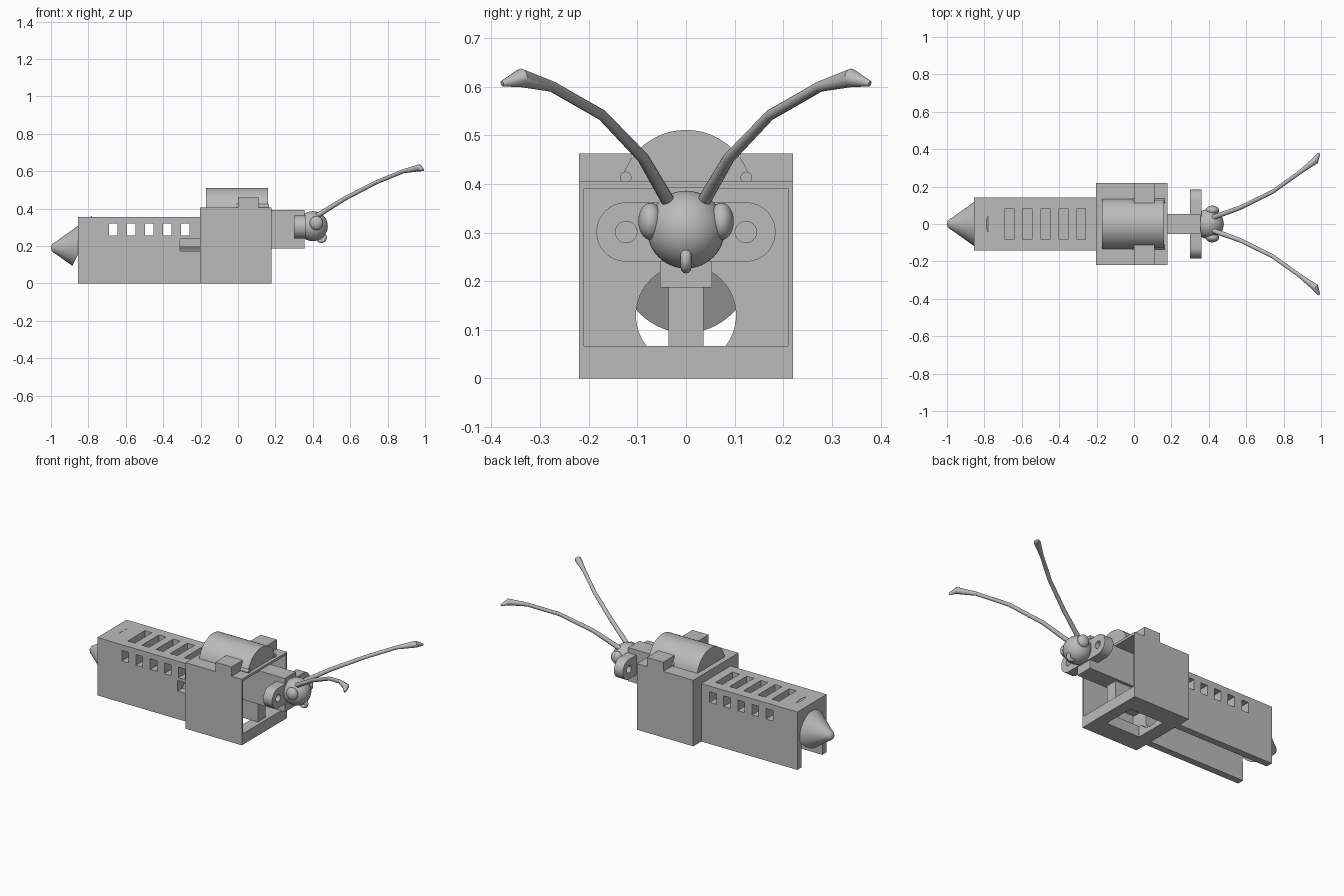
import bpy
import bmesh
from math import pi, radians
from mathutils import Vector, Matrix

old = bpy.data.objects.get("Cube")
if old:
    bpy.data.objects.remove(old, do_unlink=True)

grey = bpy.data.materials.new("plain grey")
grey.use_nodes = True
COLOUR = (0.5, 0.5, 0.5, 1)
grey.diffuse_color = COLOUR
grey.node_tree.nodes["Principled BSDF"].inputs["Base Color"].default_value = COLOUR


def finish(bm, name, smooth=False):
    bmesh.ops.recalc_face_normals(bm, faces=bm.faces[:])
    mesh = bpy.data.meshes.new(name)
    bm.to_mesh(mesh)
    bm.free()
    mesh.materials.append(grey)
    ob = bpy.data.objects.new(name, mesh)
    bpy.context.collection.objects.link(ob)
    if smooth:
        smooth_shade(ob)
    return ob


def activate(ob):
    bpy.ops.object.select_all(action="DESELECT")
    ob.select_set(True)
    bpy.context.view_layer.objects.active = ob


def smooth_shade(ob):
    activate(ob)
    bpy.ops.object.shade_smooth_by_angle(angle=radians(35))


def box(name, x, y, z):
    bm = bmesh.new()
    bmesh.ops.create_cube(bm, size=1)
    for v in bm.verts:
        v.co = Vector([(r[0] + r[1]) / 2 + c * (r[1] - r[0])
                       for c, r in zip(v.co, (x, y, z))])
    return finish(bm, name)


def rod_x(name, x, y, z, radius, smooth=True):
    bm = bmesh.new()
    place = Matrix.Translation(((x[0] + x[1]) / 2, y, z)) @ Matrix.Rotation(pi / 2, 4, "Y")
    bmesh.ops.create_cone(bm, cap_ends=True, segments=48, radius1=radius,
                          radius2=radius, depth=x[1] - x[0], matrix=place)
    return finish(bm, name, smooth)


def ball(name, centre, size):
    bm = bmesh.new()
    bmesh.ops.create_uvsphere(bm, u_segments=32, v_segments=20, radius=1,
                              matrix=Matrix.Translation(centre) @ Matrix.Diagonal((*size, 1)))
    return finish(bm, name, True)


def combine(ob, others, operation="DIFFERENCE"):
    for other in others:
        mod = ob.modifiers.new("shape", "BOOLEAN")
        mod.operation = operation
        mod.solver = "EXACT"
        mod.object = other
        activate(ob)
        bpy.ops.object.modifier_apply(modifier=mod.name)
        bpy.data.objects.remove(other, do_unlink=True)
    return ob


# Rear housing with an arched tunnel, roof slots and side windows
housing = box("rear_housing", (-0.855, -0.2), (-0.142, 0.142), (0, 0.355))
cuts = [rod_x("cut", (-1, -0.1), 0, 0.13, 0.103),
        box("cut", (-1, -0.1), (-0.1, 0.1), (-0.1, 0.13)),
        box("cut", (-0.31, -0.19), (-0.2, -0.08), (0.172, 0.236))]
for i in range(5):
    mid = -0.666 + i * 0.096
    cuts.append(box("cut", (mid - 0.024, mid + 0.024), (-0.083, 0.083), (0.25, 0.4)))
    cuts.append(box("cut", (mid - 0.023, mid + 0.023), (-0.2, 0.2), (0.255, 0.32)))
combine(housing, cuts)
smooth_shade(housing)

# Front box, open towards the head
front_box = box("front_box", (-0.203, 0.18), (-0.22, 0.22), (0, 0.405))
combine(front_box, [
    box("cut", (-0.17, 0.3), (-0.21, 0.21), (0.067, 0.39)),
    rod_x("cut", (-0.3, -0.1), 0, 0.13, 0.103),
    box("cut", (-0.12, 0.11), (-0.1, 0.1), (-0.1, 0.1))])
smooth_shade(front_box)

# Half drum and its two clamps on the roof
drum = rod_x("roof_drum", (-0.17, 0.16), 0, 0.374, 0.137, False)
combine(drum, [box("cut", (-1, 1), (-1, 1), (0, 0.395))])
smooth_shade(drum)
for side, name in ((-1, "right"), (1, "left")):
    edges = sorted((side * 0.112, side * 0.22))
    box(name + "_roof_clamp", (0, 0.11), edges, (0.4, 0.462))
    rod_x(name + "_roof_pin", (-0.01, 0.165), side * 0.124, 0.413, 0.012)

# Neck, inner post and perforated ear plate
box("neck_block", (-0.17, 0.355), (-0.053, 0.053), (0.187, 0.393))
box("inner_post", (-0.03, 0.16), (-0.036, 0.036), (0.066, 0.19))
plate = box("ear_plate", (0.3, 0.36), (-0.123, 0.123), (0.24, 0.362))
combine(plate, [rod_x("end", (0.3, 0.36), s * 0.123, 0.301, 0.061) for s in (-1, 1)], "UNION")
combine(plate, [rod_x("cut", (0.2, 0.5), s * 0.123, 0.301, 0.022) for s in (-1, 1)])
smooth_shade(plate)

# Tail cone, rounded at the tip and trimmed on a slant
bm = bmesh.new()
profile = [(-1, 0), (-0.997, 0.014), (-0.988, 0.025), (-0.97, 0.036), (-0.78, 0.172)]
verts = [bm.verts.new((x, 0, r)) for x, r in profile]
edges = [bm.edges.new(pair) for pair in zip(verts, verts[1:])]
bmesh.ops.spin(bm, geom=verts + edges, axis=(1, 0, 0), cent=(0, 0, 0), angle=2 * pi, steps=48)
bmesh.ops.remove_doubles(bm, verts=bm.verts[:], dist=0.0002)
cut = bmesh.ops.bisect_plane(bm, geom=bm.verts[:] + bm.edges[:] + bm.faces[:],
                             plane_co=(-0.885, 0, -0.095), plane_no=(0.9, 0, -0.45),
                             clear_outer=True)
rim = [e for e in cut["geom_cut"] if isinstance(e, bmesh.types.BMEdge)]
bmesh.ops.contextual_create(bm, geom=rim)
bmesh.ops.translate(bm, verts=bm.verts[:], vec=(0, 0, 0.19))
finish(bm, "tail_cone", True)

# Head with eyes and a ring-shaped mouth
ball("head", (0.4, 0, 0.306), (0.08, 0.08, 0.08))
bpy.ops.mesh.primitive_torus_add(location=(0.446, 0, 0.245), rotation=(pi / 2, 0, 0),
                                 major_radius=0.018, minor_radius=0.011,
                                 major_segments=32, minor_segments=12)
mouth = bpy.context.object
mouth.name = "mouth_ring"
mouth.data.materials.append(grey)
smooth_shade(mouth)

# Feelers: tapered tubes ending in a flattened club
path = [(0.42, 0.034, 0.36, 0.014), (0.57, 0.088, 0.453, 0.012), (0.74, 0.172, 0.541, 0.011),
        (0.885, 0.275, 0.6, 0.011), (0.97, 0.34, 0.618, 0.019), (0.99, 0.378, 0.606, 0.006)]
for side, name in ((-1, "right"), (1, "left")):
    ball(name + "_eye", (0.419, side * 0.073, 0.323), (0.036, 0.025, 0.038))
    bm = bmesh.new()
    points = [Vector((x, side * y, z)) for x, y, z, r in path]
    rings = []
    for i, p in enumerate(points):
        ahead = points[min(i + 1, len(points) - 1)] - points[max(i - 1, 0)]
        turn = Matrix.Translation(p) @ ahead.to_track_quat("Z", "Y").to_matrix().to_4x4()
        ring = bmesh.ops.create_circle(bm, segments=14, radius=path[i][3], matrix=turn)["verts"]
        rings.append(ring)
    for a, b in zip(rings, rings[1:]):
        for k in range(14):
            n = (k + 1) % 14
            bm.faces.new((a[k], a[n], b[n], b[k]))
    bm.faces.new(rings[0])
    bm.faces.new(rings[-1])
    finish(bm, name + "_feeler", True)
